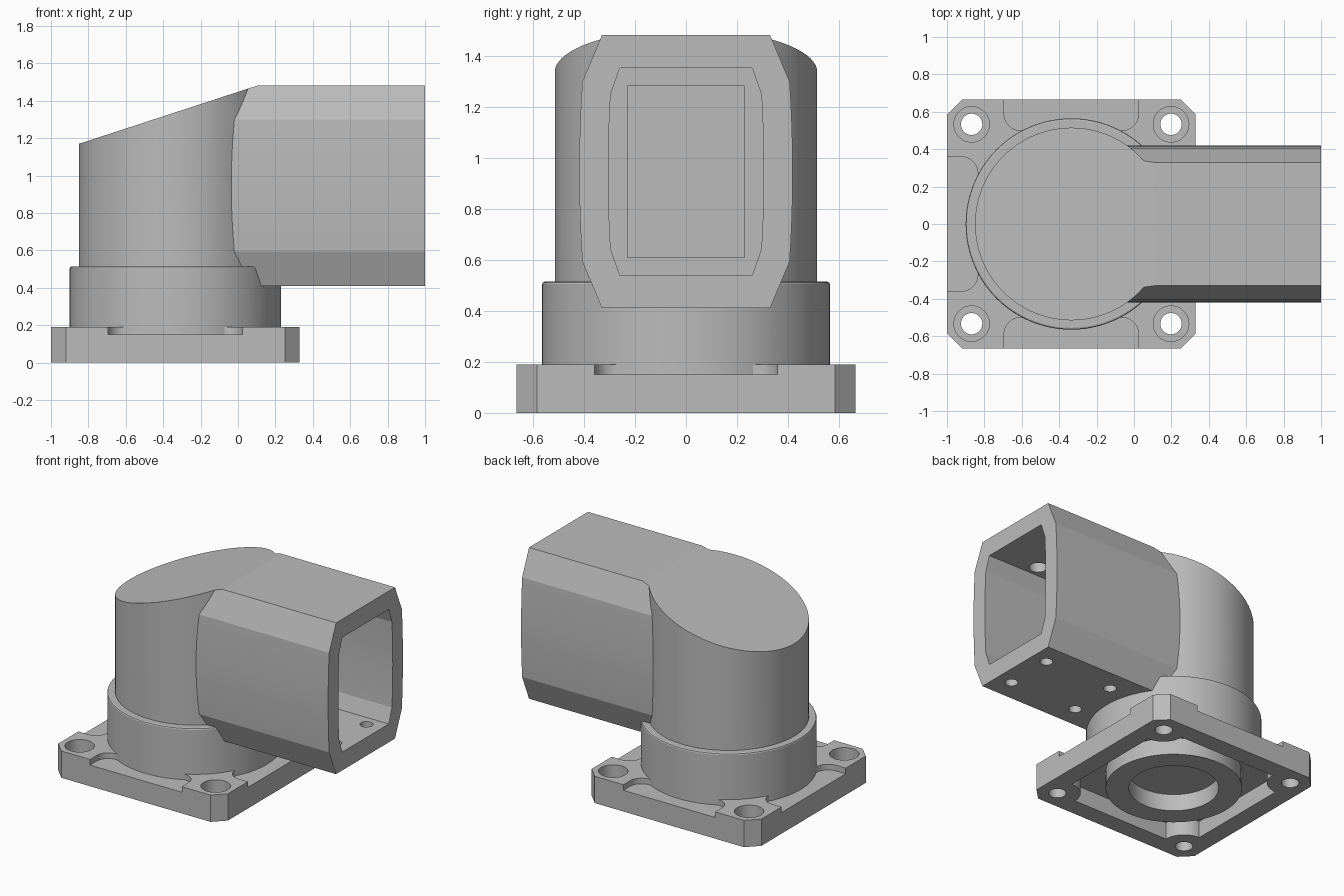
import bpy, bmesh, math
from mathutils import Matrix, Vector

if "Cube" in bpy.data.objects:
    bpy.data.objects.remove(bpy.data.objects["Cube"], do_unlink=True)

CX = -0.335      # axis of the base and the round body
HALF = 0.665     # half width of the base plate
HOLE = 0.533     # screw offset from the axis

grey = bpy.data.materials.new("casting_grey")
grey.use_nodes = True
grey.diffuse_color = (0.5, 0.5, 0.5, 1)
grey.node_tree.nodes["Principled BSDF"].inputs["Base Color"].default_value = (0.5, 0.5, 0.5, 1)


def finish(name, bm):
    bmesh.ops.recalc_face_normals(bm, faces=bm.faces)
    mesh = bpy.data.meshes.new(name)
    bm.to_mesh(mesh)
    bm.free()
    obj = bpy.data.objects.new(name, mesh)
    bpy.context.collection.objects.link(obj)
    return obj


def box(name, lo, hi, corner=0, segments=1, turn=0):
    """Box with bevelled upright edges, turned about the base axis."""
    bm = bmesh.new()
    bmesh.ops.create_cube(bm, size=1)
    lo, hi = Vector(lo), Vector(hi)
    for v in bm.verts:
        v.co = Vector([a + (b - a) * (c + 0.5) for a, b, c in zip(lo, hi, v.co)])
    if corner:
        upright = [e for e in bm.edges if abs(e.verts[0].co.z - e.verts[1].co.z) > 1e-4]
        bmesh.ops.bevel(bm, geom=upright, offset=corner, segments=segments,
                        profile=0.5, affect='EDGES')
    bmesh.ops.rotate(bm, verts=bm.verts, cent=(CX, 0, 0), matrix=Matrix.Rotation(turn, 3, 'Z'))
    return finish(name, bm)


def cylinder(name, x, y, r, z0, z1, sides=48, bevel=0):
    bm = bmesh.new()
    bmesh.ops.create_cone(bm, cap_ends=True, segments=sides, radius1=r, radius2=r, depth=z1 - z0,
                          matrix=Matrix.Translation((x, y, (z0 + z1) / 2)))
    if bevel:
        rim = [e for e in bm.edges if all(v.co.z > z1 - 1e-4 for v in e.verts)]
        bmesh.ops.bevel(bm, geom=rim, offset=bevel, segments=2, profile=0.5, affect='EDGES')
    return finish(name, bm)


def prism(name, points, direction):
    bm = bmesh.new()
    face = bm.faces.new([bm.verts.new(p) for p in points])
    out = bmesh.ops.extrude_face_region(bm, geom=[face])
    bmesh.ops.translate(bm, vec=direction,
                        verts=[g for g in out["geom"] if isinstance(g, bmesh.types.BMVert)])
    return finish(name, bm)


def combine(target, tool, op='DIFFERENCE'):
    mod = target.modifiers.new("join", 'BOOLEAN')
    mod.operation, mod.object, mod.solver = op, tool, 'EXACT'
    bpy.context.view_layer.objects.active = target
    bpy.ops.object.modifier_apply(modifier=mod.name)
    bpy.data.objects.remove(tool, do_unlink=True)


def barrel_section(x, flat, side, bow, top, shoulder):
    """Closed section: flat top and bottom, sloped shoulders, bowed sides."""
    mid = 0.947
    half = [(flat, top - mid)]
    for i in range(9):
        t = 1 - i / 4
        half.append((side + bow * (1 - t * t), t * (shoulder - mid)))
    half.append((flat, mid - top))
    ring = half + [(-y, z) for y, z in reversed(half)]
    return [(x, y, mid + z) for y, z in ring]


corners = [(CX + sx * HOLE, sy * HOLE) for sx in (-1, 1) for sy in (-1, 1)]

# Base plate with chamfered corners
plate = box("base_plate", (CX - HALF, -HALF, 0), (CX + HALF, HALF, 0.19), corner=0.08)

# Shallow rounded recess in the middle of each side
for k in range(4):
    combine(plate, box("recess", (CX + 0.5, -0.36, 0.15), (CX + 0.9, 0.36, 0.3),
                       corner=0.09, segments=8, turn=k * math.pi / 2))

# Underside pocket, leaving screw bosses and a central ring
pocket = box("pocket", (CX - 0.535, -0.535, -0.1), (CX + 0.535, 0.535, 0.12))
for x, y in corners:
    combine(pocket, cylinder("boss", x, y, 0.15, -0.2, 0.2))
combine(pocket, cylinder("ring", CX, 0, 0.44, -0.2, 0.2, 64))
combine(plate, pocket)
combine(plate, cylinder("ring_bore", CX, 0, 0.29, -0.1, 0.12, 64))

# Counterbored screw holes
for x, y in corners:
    combine(plate, cylinder("screw_hole", x, y, 0.057, -0.1, 0.3))
    combine(plate, cylinder("counterbore", x, y, 0.095, 0.09, 0.3))

# Round body, collar and side barrel joined into one housing
housing = cylinder("elbow_housing", CX, 0, 0.515, 0.3, 1.47, 96)
combine(housing, cylinder("collar", CX, 0, 0.565, 0.13, 0.515, 96, bevel=0.01), 'UNION')
barrel = prism("barrel", barrel_section(-0.1, 0.33, 0.407, 0.012, 1.483, 1.3), (1.1, 0, 0))
combine(housing, barrel, 'UNION')

# Sloping top of the body
slope = [(-1.2, -1, 1.056), (0.16, -1, 1.5), (0.16, -1, 1.8), (-1.2, -1, 1.8)]
combine(housing, prism("slope", slope, (0, 2, 0)))

# Barrel socket with a narrower passage behind it
combine(housing, prism("socket", barrel_section(0.2, 0.26, 0.296, 0.009, 1.353, 1.25), (1, 0, 0)))
combine(housing, box("passage", (-0.15, -0.23, 0.61), (0.4, 0.23, 1.284)))

# Screw holes through the barrel floor, blind holes in its ceiling
for y in (-0.175, 0.175):
    for x in (0.35, 0.885):
        combine(housing, cylinder("floor_hole", x, y, 0.042, 0.3, 0.7, 32))
    combine(housing, cylinder("ceiling_hole", 0.66, y, 0.06, 1.2, 1.42, 32))

# Shared finish
for obj in (plate, housing):
    obj.data.materials.clear()
    obj.data.materials.append(grey)
    bpy.ops.object.select_all(action='DESELECT')
    obj.select_set(True)
    bpy.context.view_layer.objects.active = obj
    bpy.ops.object.shade_smooth_by_angle(angle=math.radians(14))
